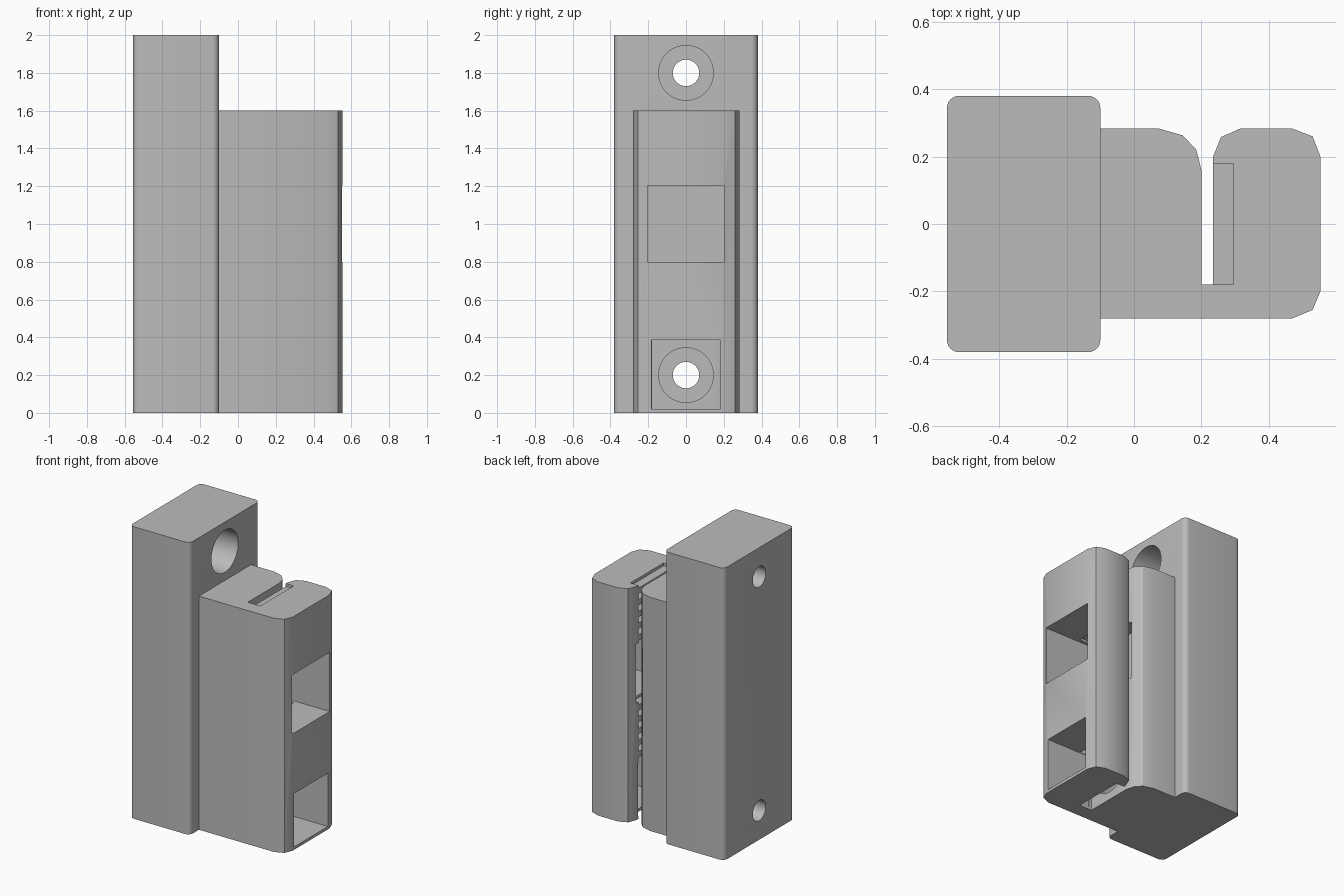
import bpy, bmesh, math
from mathutils import Matrix, Vector

cube = bpy.data.objects.get("Cube")
if cube:
    bpy.data.objects.remove(cube, do_unlink=True)

grey = bpy.data.materials.new("plain grey")
grey.use_nodes = True
colour = (0.5, 0.5, 0.5, 1)
grey.diffuse_color = colour
grey.node_tree.nodes["Principled BSDF"].inputs["Base Color"].default_value = colour


def finish(name, bm):
    bmesh.ops.recalc_face_normals(bm, faces=bm.faces[:])
    mesh = bpy.data.meshes.new(name)
    bm.to_mesh(mesh)
    bm.free()
    mesh.materials.append(grey)
    ob = bpy.data.objects.new(name, mesh)
    bpy.context.collection.objects.link(ob)
    return ob


def prism(name, outline, height):
    bm = bmesh.new()
    base = bm.faces.new([bm.verts.new((x, y, 0)) for x, y in outline])
    top = bmesh.ops.extrude_face_region(bm, geom=[base], use_keep_orig=True)["geom"]
    bmesh.ops.translate(bm, vec=(0, 0, height),
                        verts=[v for v in top if isinstance(v, bmesh.types.BMVert)])
    return finish(name, bm)


def add_box(bm, x, y, z):
    size = Vector((x[1] - x[0], y[1] - y[0], z[1] - z[0]))
    centre = Vector((x[0] + x[1], y[0] + y[1], z[0] + z[1])) / 2
    bmesh.ops.create_cube(bm, size=1,
                          matrix=Matrix.Translation(centre) @ Matrix.Diagonal(size).to_4x4())


def box_cutter(name, x, y, z):
    bm = bmesh.new()
    add_box(bm, x, y, z)
    return finish(name, bm)


def bore(name, radius, x0, x1, z):
    bm = bmesh.new()
    place = Matrix.Translation(((x0 + x1) / 2, 0, z)) @ Matrix.Rotation(math.pi / 2, 4, "Y")
    bmesh.ops.create_cone(bm, cap_ends=True, segments=48, radius1=radius,
                          radius2=radius, depth=x1 - x0, matrix=place)
    return finish(name, bm)


def combine(target, other, operation):
    other.hide_render = True
    mod = target.modifiers.new("cut", "BOOLEAN")
    mod.operation = operation
    mod.solver = "EXACT"
    mod.object = other
    bpy.context.view_layer.objects.active = target
    bpy.ops.object.modifier_apply(modifier=mod.name)
    bpy.data.objects.remove(other, do_unlink=True)


# Tall mounting block with rounded upright edges
radius = 0.035
outline = []
for i, (cx, cy) in enumerate([(-0.1, 0.38), (-0.555, 0.38), (-0.555, -0.38), (-0.1, -0.38)]):
    sx = 1 if cx > -0.3 else -1
    sy = 1 if cy > 0 else -1
    for k in range(7):
        a = math.radians(90 * i + 15 * k)
        outline.append((cx - sx * radius + radius * math.cos(a),
                        cy - sy * radius + radius * math.sin(a)))
mount = prism("clamp_mount", outline, 2)

# Clamp body, with the narrow slot open to the back
body = prism("clamp_body", [
    (-0.2, -0.28), (0.47, -0.28), (0.53, -0.255), (0.553, -0.2),
    (0.553, 0.2), (0.53, 0.26), (0.47, 0.283), (0.315, 0.283),
    (0.258, 0.258), (0.235, 0.2), (0.235, -0.18), (0.2, -0.18),
    (0.2, 0.16), (0.185, 0.22), (0.145, 0.263), (0.075, 0.283),
    (-0.2, 0.283)], 1.6)
combine(mount, body, "UNION")

# Evenly spaced tooth grooves on the outer wall of the slot
bm = bmesh.new()
for i in range(21):
    z = 0.08 * i
    add_box(bm, (0.22, 0.295), (-0.18, 0.18), (z - 0.02, z + 0.02))
combine(mount, finish("tooth_grooves", bm), "DIFFERENCE")

# Square windows in the outer wall
combine(mount, box_cutter("middle_window", (0.1, 0.7), (-0.203, 0.203), (0.8, 1.205)), "DIFFERENCE")
combine(mount, box_cutter("lower_window", (0.22, 0.7), (-0.183, 0.183), (0.02, 0.385)), "DIFFERENCE")

# Screw holes with wide counterbores
for z, start in ((0.2, 0.215), (1.8, 0.1)):
    combine(mount, bore("counterbore", 0.145, -0.36, start, z), "DIFFERENCE")
    combine(mount, bore("screw_hole", 0.07, -0.8, -0.3, z), "DIFFERENCE")

bpy.ops.object.select_all(action="DESELECT")
mount.select_set(True)
bpy.context.view_layer.objects.active = mount
bpy.ops.object.shade_smooth_by_angle(angle=math.radians(30))
